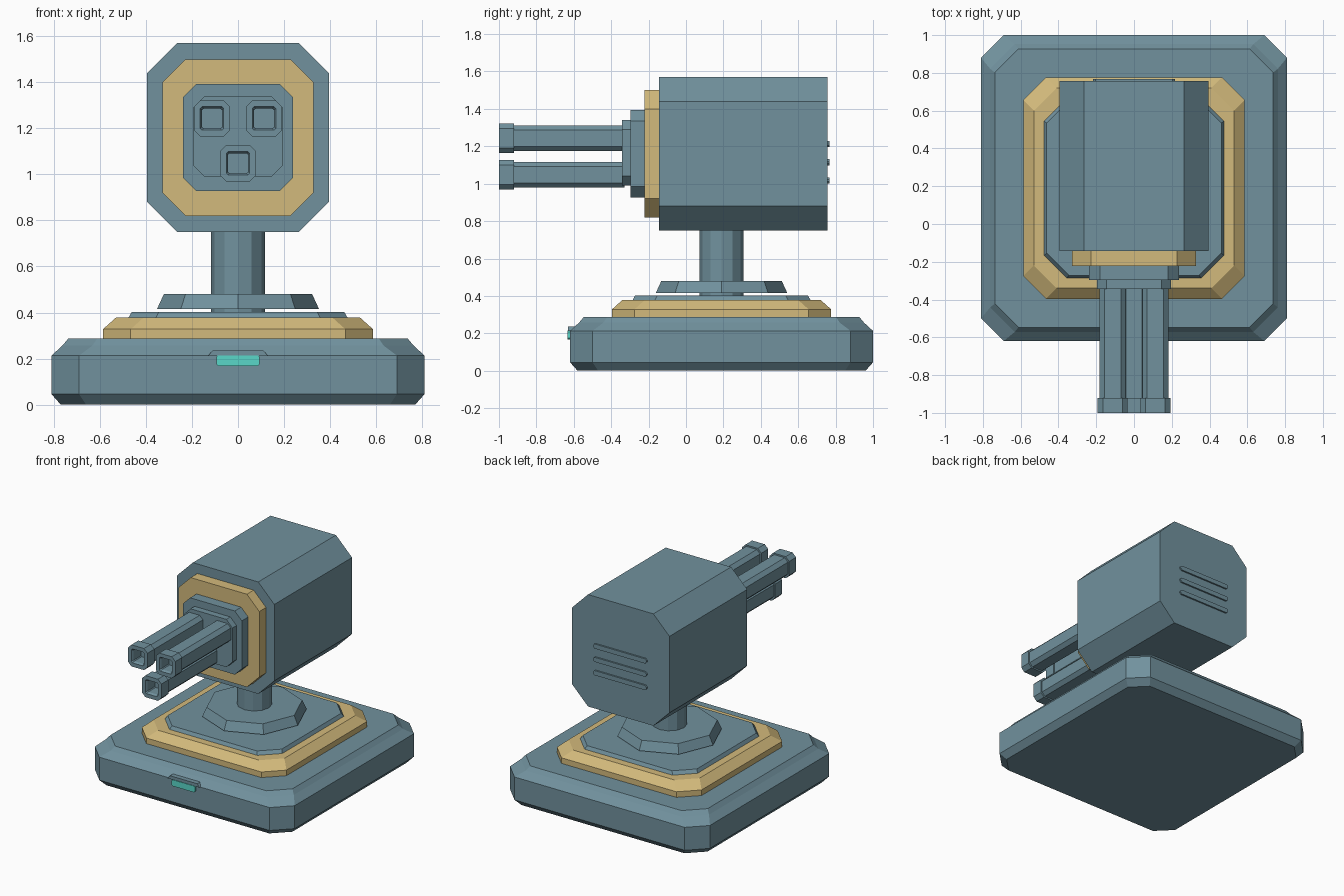
import bpy, bmesh, math

if "Cube" in bpy.data.objects:
    bpy.data.objects.remove(bpy.data.objects["Cube"])


def material(name, rgb):
    m = bpy.data.materials.new(name)
    m.diffuse_color = (*rgb, 1)
    m.use_nodes = True
    m.node_tree.nodes["Principled BSDF"].inputs["Base Color"].default_value = m.diffuse_color
    return m


STEEL = material("blue grey steel", (0.165, 0.285, 0.34))
GOLD = material("sand yellow", (0.65, 0.49, 0.20))
GLOW = material("turquoise light", (0.10, 0.68, 0.58))


def finish(name, bm, mat):
    bmesh.ops.recalc_face_normals(bm, faces=bm.faces[:])
    me = bpy.data.meshes.new(name)
    bm.to_mesh(me)
    bm.free()
    me.materials.append(mat)
    ob = bpy.data.objects.new(name, me)
    bpy.context.collection.objects.link(ob)
    return ob


def skin(name, loops, mat):
    """Bridge a row of equal point loops and cap both ends."""
    bm = bmesh.new()
    rows = [[bm.verts.new(p) for p in loop] for loop in loops]
    n = len(rows[0])
    for a, b in zip(rows, rows[1:]):
        for i in range(n):
            j = (i + 1) % n
            bm.faces.new((a[i], a[j], b[j], b[i]))
    bm.faces.new(rows[0][::-1])
    bm.faces.new(rows[-1])
    return finish(name, bm, mat)


def block(name, axis, centre, rings, mat):
    """Chamfered rectangle lofted along Z or Y; ring = (position, half u, half v, chamfer)."""
    loops = []
    for w, hu, hv, c in rings:
        pts = [(hu, -hv + c), (hu, hv - c), (hu - c, hv), (-hu + c, hv),
               (-hu, hv - c), (-hu, -hv + c), (-hu + c, -hv), (hu - c, -hv)]
        pts = [(u + centre[0], v + centre[1]) for u, v in pts]
        loops.append([(u, v, w) if axis == 'Z' else (u, w, v) for u, v in pts])
    return skin(name, loops, mat)


def turned(name, centre, rings, sides, mat):
    """Upright faceted round part; ring = (z, radius)."""
    loops = [[(centre[0] + r * math.cos(i * math.tau / sides),
               centre[1] + r * math.sin(i * math.tau / sides), z)
              for i in range(sides)] for z, r in rings]
    return skin(name, loops, mat)


MID = (0, 0.19)      # base centre in x, y
AIM = (0, 1.16)      # head centre in x, z

# Stepped base
block("base", 'Z', MID, [(0, 0.77, 0.77, 0.11), (0.045, 0.81, 0.81, 0.12),
                         (0.213, 0.81, 0.81, 0.12), (0.257, 0.762, 0.762, 0.13),
                         (0.287, 0.737, 0.737, 0.125)], STEEL)
block("base_trim", 'Z', MID, [(0.28, 0.586, 0.586, 0.12), (0.328, 0.586, 0.586, 0.12),
                              (0.378, 0.53, 0.53, 0.12)], GOLD)
block("platform", 'Z', MID, [(0.37, 0.48, 0.48, 0.12), (0.402, 0.462, 0.462, 0.118)], STEEL)

# Swivel disc and post
turned("swivel_disc", MID, [(0.415, 0.352), (0.48, 0.322)], 8, STEEL)
turned("post", MID, [(0.39, 0.117), (0.78, 0.117)], 12, STEEL)

# Head with stepped front plates
block("head", 'Y', AIM, [(-0.144, 0.395, 0.41, 0.13), (0.756, 0.395, 0.41, 0.13)], STEEL)
block("front_trim", 'Y', AIM, [(-0.222, 0.328, 0.34, 0.10), (-0.14, 0.328, 0.34, 0.10)], GOLD)
block("front_plate", 'Y', AIM, [(-0.296, 0.238, 0.233, 0.057),
                                (-0.21, 0.238, 0.233, 0.057)], STEEL)
block("barrel_mount", 'Y', (0, 1.165), [(-0.343, 0.195, 0.175, 0.05),
                                        (-0.29, 0.195, 0.175, 0.05)], STEEL)

# Three barrels with hollow muzzles
for label, x, z in (("left", -0.113, 1.243), ("right", 0.113, 1.243), ("lower", 0, 1.048)):
    block(label + "_barrel", 'Y', (x, z),
          [(-0.33, 0.069, 0.069, 0.026), (-0.92, 0.069, 0.069, 0.026),
           (-0.92, 0.079, 0.079, 0.028), (-1.0, 0.079, 0.079, 0.028),
           (-1.0, 0.051, 0.051, 0.008), (-0.985, 0.043, 0.043, 0.006),
           (-0.9, 0.043, 0.043, 0.006)], STEEL)

# Rear vent bars
for i in range(3):
    block("vent_bar_%d" % (i + 1), 'Y', (0, 1.017 + 0.0975 * i),
          [(0.745, 0.217, 0.017, 0.012), (0.768, 0.217, 0.017, 0.012)], STEEL)

# Status light and its hood on the front of the base
block("status_light", 'Y', (0, 0.191), [(-0.634, 0.094, 0.023, 0.007),
                                        (-0.60, 0.094, 0.023, 0.007)], GLOW)
skin("light_hood", [[(-0.13, y, 0.212), (0.13, y, 0.212), (0.11, y, 0.236), (-0.11, y, 0.236)]
                    for y in (-0.63, -0.57)], STEEL)
